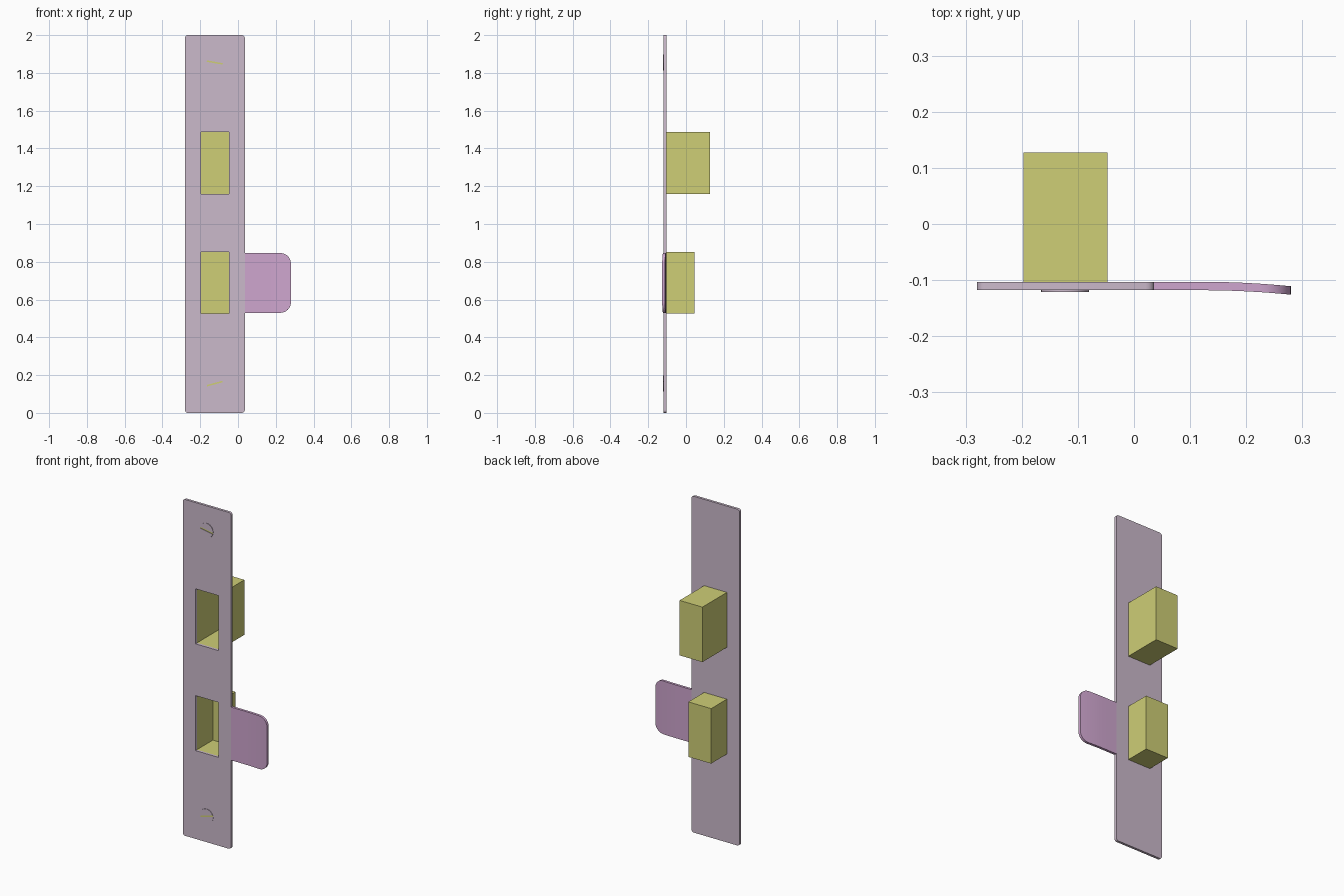
import bpy, bmesh, math

if "Cube" in bpy.data.objects:
    bpy.data.objects.remove(bpy.data.objects["Cube"])

Y_BACK, Y_FRONT = -0.103, -0.118      # plate thickness in y
X0, X1, TIP = -0.28, 0.036, 0.28      # plate left, plate right, tongue tip


def material(name, color):
    m = bpy.data.materials.new(name)
    m.diffuse_color = (*color, 1)
    m.use_nodes = True
    m.node_tree.nodes["Principled BSDF"].inputs["Base Color"].default_value = m.diffuse_color
    return m


PLUM = material("plum", (0.62, 0.38, 0.62))
MAUVE = material("mauve", (0.60, 0.49, 0.60))
OLIVE = material("olive", (0.62, 0.62, 0.18))


def finish(bm, name, mat, smooth=True):
    bmesh.ops.recalc_face_normals(bm, faces=bm.faces)
    me = bpy.data.meshes.new(name)
    bm.to_mesh(me)
    bm.free()
    ob = bpy.data.objects.new(name, me)
    bpy.context.collection.objects.link(ob)
    me.materials.append(mat)
    if smooth:
        bpy.context.view_layer.objects.active = ob
        ob.select_set(True)
        bpy.ops.object.shade_smooth_by_angle(angle=math.radians(30))
        ob.select_set(False)
    return ob


def rounded_rect(x0, x1, z0, z1, r, steps=4):
    if r == 0:
        return [(x1, z1), (x0, z1), (x0, z0), (x1, z0)]
    pts = []
    corners = ((x1 - r, z1 - r), (x0 + r, z1 - r), (x0 + r, z0 + r), (x1 - r, z0 + r))
    for q, (cx, cz) in enumerate(corners):
        for i in range(steps + 1):
            a = (q + i / steps) * math.pi / 2
            pts.append((cx + r * math.cos(a), cz + r * math.sin(a)))
    return pts


def slab(name, loops, y0, y1, mat):
    """Fill an outline (further loops are holes) in xz and extrude it along y."""
    bm = bmesh.new()
    edges = []
    for loop in loops:
        vs = [bm.verts.new((x, y0, z)) for x, z in loop]
        edges += [bm.edges.new((vs[i - 1], vs[i])) for i in range(len(vs))]
    bmesh.ops.triangle_fill(bm, use_beauty=True, use_dissolve=False, edges=edges)
    ext = bmesh.ops.extrude_face_region(bm, geom=bm.faces[:], use_keep_orig=True)
    moved = [g for g in ext["geom"] if isinstance(g, bmesh.types.BMVert)]
    bmesh.ops.translate(bm, verts=moved, vec=(0, y1 - y0, 0))
    return finish(bm, name, mat)


# Face plate with two rectangular openings
PX = (-0.197, -0.047)
pockets = {"upper": (1.16, 1.487, 0.127), "lower": (0.525, 0.852, 0.045)}
holes = [rounded_rect(*PX, z0, z1, 0) for z0, z1, _ in pockets.values()]
slab("face_plate", [rounded_rect(X0, X1, 0, 2, 0.015)] + holes, Y_FRONT, Y_BACK, MAUVE)

# Bolt pockets: boxes open towards the front
for key, (z0, z1, depth) in pockets.items():
    bm = bmesh.new()
    rings = [[bm.verts.new((x, y, z)) for x, z in rounded_rect(*PX, z0, z1, 0)]
             for y in (Y_BACK - 0.001, depth)]
    for i in range(4):
        bm.faces.new((rings[0][i - 1], rings[0][i], rings[1][i], rings[1][i - 1]))
    bm.faces.new(rings[1])
    finish(bm, key + "_pocket", OLIVE, smooth=False)

# Lip tongue: rounded free end, curling gently forwards
ZC, HALF, R = 0.688, 0.158, 0.055
stations = [X1 + (TIP - R - X1) * i / 8 for i in range(8)]
stations += [TIP - R + R * math.sin(math.pi / 2 * i / 8) for i in range(9)]
bm = bmesh.new()
layers = []
for y in (Y_FRONT, Y_BACK):
    rows = []
    for x in stations:
        dx = max(0, x - (TIP - R)) / R
        h = HALF - R * (1 - math.sqrt(max(0, 1 - dx * dx)))
        curl = 0.008 * (max(0, x - 0.12) / (TIP - 0.12)) ** 2
        rows.append([bm.verts.new((x, y - curl, ZC + s * h)) for s in (-1, 1)])
    for a, b in zip(rows, rows[1:]):
        bm.faces.new((a[0], b[0], b[1], a[1]))
    layers.append([r[0] for r in rows] + [r[1] for r in reversed(rows)])
f, b = layers
for i in range(1, len(f)):
    bm.faces.new((f[i - 1], f[i], b[i], b[i - 1]))
finish(bm, "lip_tongue", PLUM)

# Slotted screw heads: two half discs either side of a slot floor
SX, SR, SW = -0.123, 0.043, 0.004
for key, z, tilt in (("top", 1.855, -10), ("bottom", 0.155, 15)):
    t, a0 = math.radians(tilt), math.asin(SW / SR)

    def place(u, v):
        return (SX + u * math.cos(t) - v * math.sin(t), z + u * math.sin(t) + v * math.cos(t))

    for side, s in (("upper", 1), ("lower", -1)):
        arc = [a0 + (math.pi - 2 * a0) * i / 16 for i in range(17)]
        half = [place(SR * math.cos(a), s * SR * math.sin(a)) for a in arc]
        slab(f"{key}_screw_{side}_half", [half], Y_FRONT - 0.003, Y_FRONT + 0.004, MAUVE)
    L = SR * 0.99
    floor = [place(u, v) for u, v in ((-L, -SW), (L, -SW), (L, SW), (-L, SW))]
    slab(key + "_screw_slot", [floor], Y_FRONT - 0.0008, Y_FRONT + 0.004, OLIVE)
